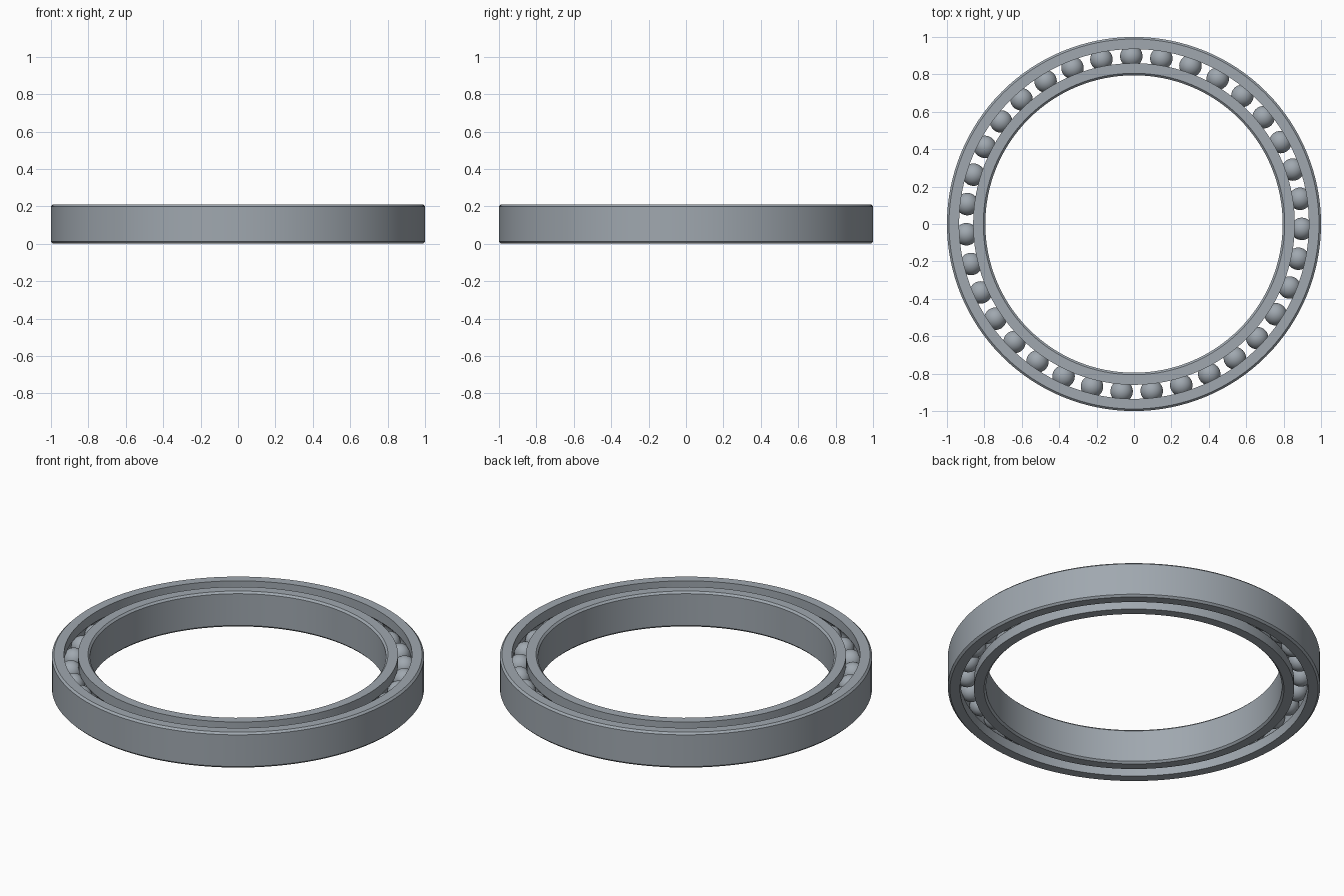
import bpy, bmesh, math

# Remove the default cube
cube = bpy.data.objects.get("Cube")
if cube:
    bpy.data.objects.remove(cube, do_unlink=True)

HEIGHT = 0.21
OUTER = 1.0
PITCH = 0.8975       # radius of the circle through the ball centres
LIP = 0.0375         # half the gap between the races
BALL = 0.06
CHAMFER = 0.011
BALLS = 35
SEGMENTS = 128
MID = HEIGHT / 2

steel = bpy.data.materials.new("steel grey")
steel.use_nodes = True
colour = (0.35, 0.39, 0.43, 1)
steel.diffuse_color = colour
steel.node_tree.nodes["Principled BSDF"].inputs["Base Color"].default_value = colour


def finish(name, bm, smooth_angle):
    mesh = bpy.data.meshes.new(name)
    bm.to_mesh(mesh)
    bm.free()
    mesh.materials.append(steel)
    obj = bpy.data.objects.new(name, mesh)
    bpy.context.collection.objects.link(obj)
    bpy.ops.object.select_all(action='DESELECT')
    obj.select_set(True)
    bpy.context.view_layer.objects.active = obj
    bpy.ops.object.shade_smooth_by_angle(angle=math.radians(smooth_angle))
    return obj


def race(name, side):
    """Revolved ring with chamfered rim and a ball groove; side is +1 outer, -1 inner."""
    rim = OUTER - PITCH
    profile = [(LIP, 0), (rim - CHAMFER, 0), (rim, CHAMFER),
               (rim, HEIGHT - CHAMFER), (rim - CHAMFER, HEIGHT), (LIP, HEIGHT)]
    # Groove arc, from the top edge down to the bottom edge
    half = math.acos(LIP / BALL)
    for i in range(13):
        a = half * (1 - i / 6)
        profile.append((BALL * math.cos(a), MID + BALL * math.sin(a)))

    bm = bmesh.new()
    rings = []
    for s in range(SEGMENTS):
        t = math.tau * s / SEGMENTS
        rings.append([bm.verts.new(((PITCH + side * d) * math.cos(t),
                                    (PITCH + side * d) * math.sin(t), z))
                      for d, z in profile])
    n = len(profile)
    for s in range(SEGMENTS):
        a, b = rings[s], rings[(s + 1) % SEGMENTS]
        for i in range(n):
            j = (i + 1) % n
            bm.faces.new((a[i], b[i], b[j], a[j]))
    bmesh.ops.recalc_face_normals(bm, faces=bm.faces)
    return finish(name, bm, 25)


race("outer_race", 1)
race("inner_race", -1)

# Balls share one mesh and sit evenly around the pitch circle
bm = bmesh.new()
bmesh.ops.create_uvsphere(bm, u_segments=32, v_segments=16, radius=BALL)
first = finish("ball", bm, 60)
for k in range(BALLS):
    ball = first if k == 0 else first.copy()
    if k:
        bpy.context.collection.objects.link(ball)
    t = math.tau * k / BALLS - math.radians(1.65)
    ball.location = (PITCH * math.cos(t), PITCH * math.sin(t), MID)
